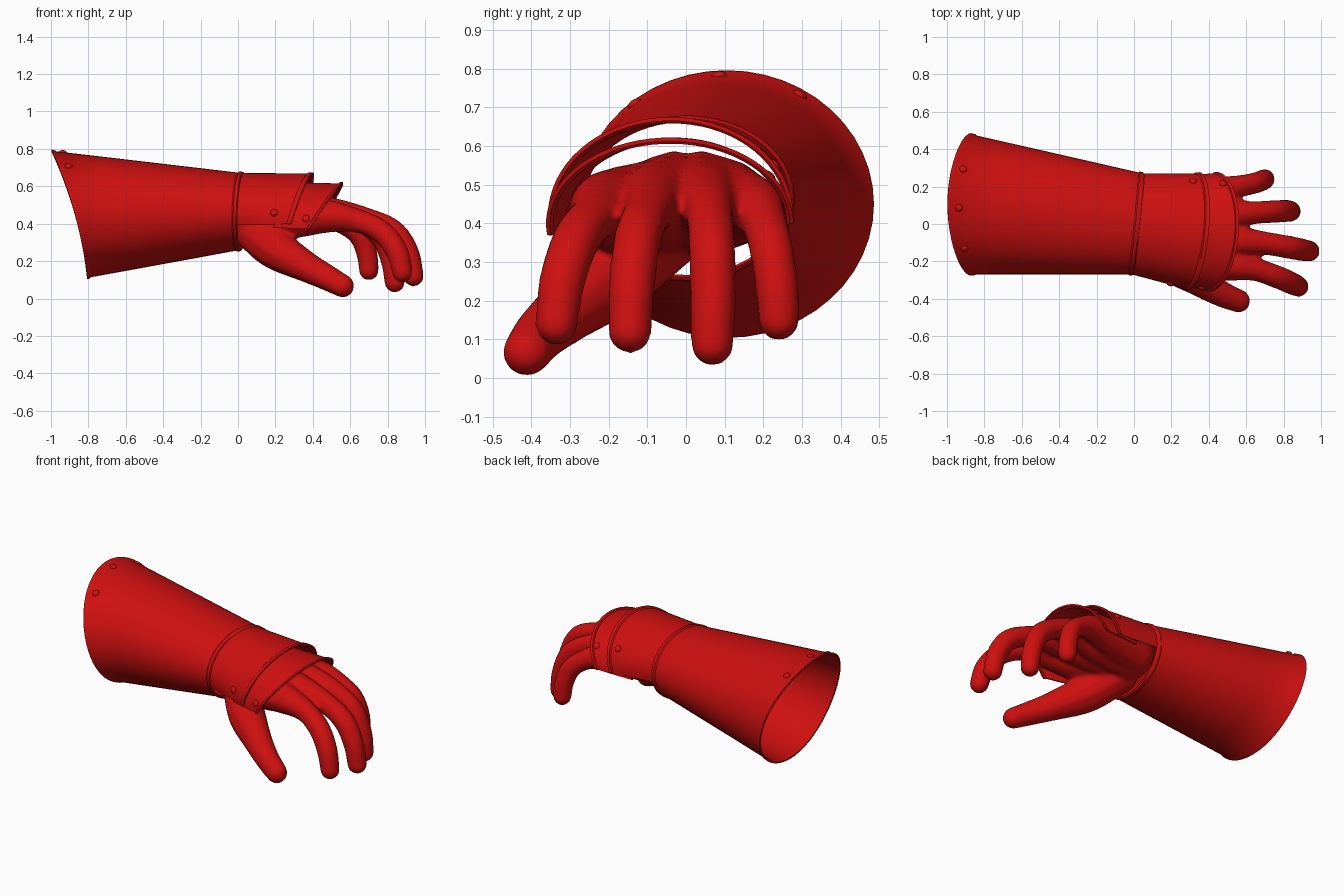
import bpy, bmesh, math
from mathutils import Vector, Matrix

if "Cube" in bpy.data.objects:
    bpy.data.objects.remove(bpy.data.objects["Cube"])

red = bpy.data.materials.new("deep_red")
red.diffuse_color = (0.62, 0.005, 0.005, 1)
red.use_nodes = True
red.node_tree.nodes["Principled BSDF"].inputs["Base Color"].default_value = red.diffuse_color


def finish(name, bm):
    for f in bm.faces:
        f.smooth = True
    mesh = bpy.data.meshes.new(name)
    bm.to_mesh(mesh)
    bm.free()
    mesh.materials.append(red)
    ob = bpy.data.objects.new(name, mesh)
    bpy.context.collection.objects.link(ob)
    return ob


def lerp(a, b, t):
    return a + (b - a) * t


class Shell:
    """Curved plate lofted between two elliptical arcs (cy, cz, ry, rz).
    Angle 0 faces the front, 90 the top, 180 the back."""

    def __init__(self, sec0, sec1, x0, x1, arc0, arc1):
        self.s0, self.s1, self.x0, self.x1 = sec0, sec1, x0, x1
        self.a0, self.a1 = arc0, arc1

    def point(self, deg, t, off=0.0):
        a = math.radians(deg)
        c, s = math.cos(a), math.sin(a)
        cy, cz, ry, rz = (lerp(p, q, t) for p, q in zip(self.s0, self.s1))
        x = lerp(self.x0(c, s), self.x1(c, s), t)
        return Vector((x, cy - (ry + off) * c, cz + (rz + off) * s))

    def build(self, name, rows, n, thick, closed=False):
        bm = bmesh.new()
        grid = []
        for t, off in rows:
            lo, hi = (lerp(p, q, t) for p, q in zip(self.a0, self.a1))
            count = n if closed else n + 1
            grid.append([bm.verts.new(self.point(lerp(lo, hi, i / n), t, off))
                         for i in range(count)])
        for r0, r1 in zip(grid, grid[1:]):
            for i in range(n):
                j = (i + 1) % len(r0)
                bm.faces.new((r0[i], r1[i], r1[j], r0[j]))
        bmesh.ops.recalc_face_normals(bm, faces=bm.faces)
        ob = finish(name, bm)
        mod = ob.modifiers.new("thickness", 'SOLIDIFY')
        mod.thickness, mod.offset = thick, 0
        bpy.context.view_layer.objects.active = ob
        ob.select_set(True)
        bpy.ops.object.modifier_apply(modifier=mod.name)
        bpy.ops.object.shade_smooth_by_angle(angle=math.radians(40))
        ob.select_set(False)

    def rivet(self, name, deg, t):
        p = self.point(deg, t, 0.005)
        along = self.point(deg, t + 0.02) - self.point(deg, t - 0.02)
        around = self.point(deg + 2, t) - self.point(deg - 2, t)
        rot = along.cross(around).to_track_quat('Z', 'Y').to_matrix().to_4x4()
        bm = bmesh.new()
        bmesh.ops.create_uvsphere(
            bm, u_segments=16, v_segments=8, radius=0.02,
            matrix=Matrix.Translation(p) @ rot @ Matrix.Diagonal((1, 1, 0.55, 1)))
        finish(name, bm)


# Forearm cuff: flared hollow tube with a slanted opening and a wrist bead
cuff = Shell((0.105, 0.45, 0.37, 0.335), (0.0, 0.465, 0.265, 0.2),
             lambda c, s: -0.872 - 0.095 * s - 0.03 * s * s,
             lambda c, s: 0.022 - 0.028 * c + 0.008 * s,
             (0, 360), (0, 360))
cuff.build("forearm_cuff",
           [(0, 0.006), (0.012, 0.006), (0.022, 0), (0.25, 0), (0.5, 0), (0.75, 0),
            (0.972, 0), (0.98, 0.007), (0.994, 0.007), (1, 0.001)], 48, 0.01, True)
for i, deg in enumerate((51, 88, 122)):
    cuff.rivet(f"cuff_rivet_{i + 1}", deg, 0.06)

# Two overlapping plates over the back of the hand
lip = [(0, 0), (0.3, 0), (0.6, 0), (0.93, 0), (0.95, 0.007), (1, 0.007)]
rear_plate = Shell((0.0, 0.462, 0.265, 0.205), (-0.04, 0.42, 0.305, 0.243),
                   lambda c, s: 0.015 - 0.025 * c,
                   lambda c, s: 0.32 - 0.03 * c + 0.08 * s,
                   (-19, 190), (-5, 183))
rear_plate.build("rear_hand_plate", lip, 36, 0.01)
rear_plate.rivet("rear_plate_front_rivet", 6, 0.66)
rear_plate.rivet("rear_plate_back_rivet", 150, 0.8)

knuckle_plate = Shell((-0.03, 0.405, 0.285, 0.212), (-0.042, 0.40, 0.308, 0.21),
                      lambda c, s: 0.2 + 0.1 * s,
                      lambda c, s: 0.42 - 0.02 * c + 0.14 * s,
                      (-7, 183), (-8, 180))
knuckle_plate.build("knuckle_plate", lip, 36, 0.01)
knuckle_plate.rivet("knuckle_plate_front_rivet", 7, 0.74)
knuckle_plate.rivet("knuckle_plate_back_rivet", 146, 0.85)

# Hand: chains of (x, y, z, radius) swept with spheres, then fused and smoothed
thumb = [(0.06, -0.06, 0.38, 0.11), (0.2, -0.2, 0.265, 0.112), (0.36, -0.31, 0.172, 0.085),
         (0.47, -0.375, 0.115, 0.072), (0.56, -0.412, 0.067, 0.064)]
index = [(0.08, -0.07, 0.44, 0.13), (0.3, -0.17, 0.435, 0.115), (0.48, -0.215, 0.44, 0.09),
         (0.64, -0.24, 0.415, 0.066), (0.77, -0.285, 0.355, 0.064), (0.85, -0.32, 0.25, 0.062),
         (0.88, -0.335, 0.14, 0.057)]
middle = [(0.08, -0.03, 0.45, 0.14), (0.3, -0.06, 0.45, 0.12), (0.49, -0.085, 0.455, 0.09),
          (0.68, -0.1, 0.425, 0.066), (0.83, -0.125, 0.36, 0.064), (0.91, -0.14, 0.24, 0.062),
          (0.938, -0.145, 0.12, 0.058)]
ring = [(0.08, 0.04, 0.45, 0.14), (0.3, 0.04, 0.45, 0.12), (0.47, 0.05, 0.455, 0.088),
        (0.63, 0.06, 0.425, 0.065), (0.76, 0.067, 0.34, 0.063), (0.82, 0.07, 0.21, 0.061),
        (0.838, 0.068, 0.087, 0.057)]
pinky = [(0.08, 0.09, 0.45, 0.125), (0.28, 0.13, 0.445, 0.105), (0.45, 0.175, 0.44, 0.08),
         (0.56, 0.2, 0.405, 0.062), (0.65, 0.22, 0.335, 0.059), (0.69, 0.235, 0.235, 0.058),
         (0.70, 0.24, 0.15, 0.055)]


def sweep(bm, pts):
    pts = [Vector(p) for p in pts]
    ext = [2 * pts[0] - pts[1]] + pts + [2 * pts[-1] - pts[-2]]
    for k in range(1, len(ext) - 2):
        p0, p1, p2, p3 = ext[k - 1:k + 3]
        for i in range(10):
            t = i / 9
            q = 0.5 * (2 * p1 + (p2 - p0) * t + (2 * p0 - 5 * p1 + 4 * p2 - p3) * t * t
                       + (3 * p1 - p0 - 3 * p2 + p3) * t ** 3)
            bmesh.ops.create_icosphere(bm, subdivisions=2, radius=q.w,
                                       matrix=Matrix.Translation(q.xyz))


bm = bmesh.new()
for chain in (thumb, index, middle, ring, pinky):
    sweep(bm, chain)
hand = finish("hand", bm)
remesh = hand.modifiers.new("fuse", 'REMESH')
remesh.mode, remesh.voxel_size, remesh.use_smooth_shade = 'VOXEL', 0.013, True
soft = hand.modifiers.new("soften", 'SMOOTH')
soft.factor, soft.iterations = 0.5, 6
bpy.context.view_layer.objects.active = hand
for m in ("fuse", "soften"):
    bpy.ops.object.modifier_apply(modifier=m)
